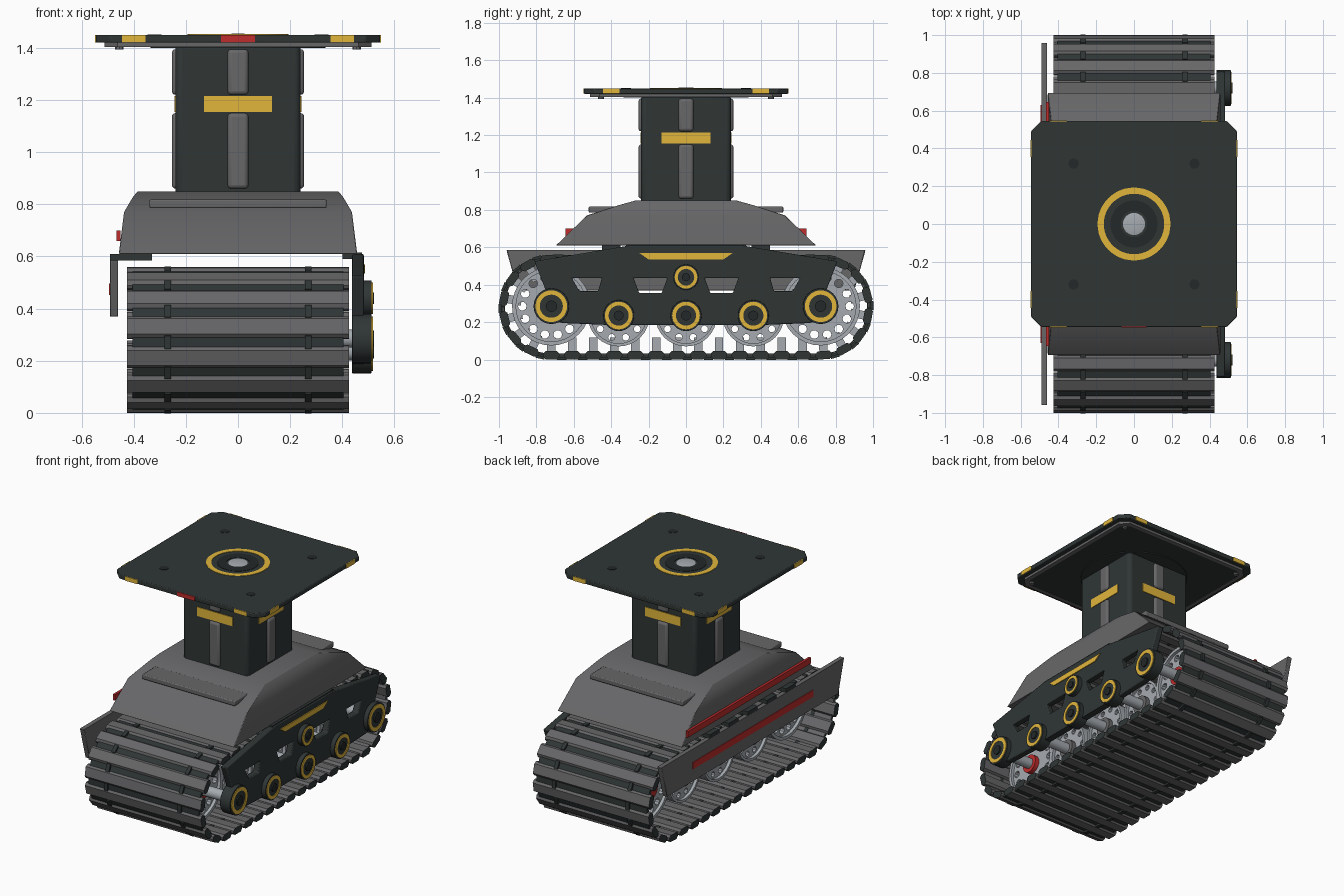
import bpy, bmesh, math
from mathutils import Matrix, Vector

if "Cube" in bpy.data.objects:
    bpy.data.objects.remove(bpy.data.objects["Cube"])


def mat(name, r, g, b):
    m = bpy.data.materials.new(name)
    m.diffuse_color = (r, g, b, 1)
    m.use_nodes = True
    m.node_tree.nodes["Principled BSDF"].inputs["Base Color"].default_value = m.diffuse_color
    return m


DARK = mat("dark green", 0.029, 0.037, 0.036)
BLACK = mat("near black", 0.017, 0.021, 0.021)
GREY = mat("hull grey", 0.135, 0.135, 0.14)
LIGHT = mat("wheel steel", 0.38, 0.41, 0.44)
YELLOW = mat("yellow", 0.76, 0.47, 0.045)
RED = mat("red", 0.52, 0.025, 0.025)


def finish(ob, *mats, bevel=0, segs=2):
    for m in mats:
        ob.data.materials.append(m)
    bpy.ops.object.select_all(action='DESELECT')
    ob.select_set(True)
    bpy.context.view_layer.objects.active = ob
    if bevel:
        b = ob.modifiers.new("bevel", 'BEVEL')
        b.width, b.segments, b.limit_method = bevel, segs, 'ANGLE'
    bpy.ops.object.shade_smooth_by_angle(angle=math.radians(35))
    return ob


def from_bm(name, bm, *mats, **kw):
    bmesh.ops.recalc_face_normals(bm, faces=bm.faces)
    me = bpy.data.meshes.new(name)
    bm.to_mesh(me)
    bm.free()
    ob = bpy.data.objects.new(name, me)
    bpy.context.collection.objects.link(ob)
    return finish(ob, *mats, **kw)


def box(name, m, lo, hi, **kw):
    lo, hi = Vector(lo), Vector(hi)
    bm = bmesh.new()
    bmesh.ops.create_cube(bm, size=1, matrix=Matrix.Translation((lo + hi) / 2)
                          @ Matrix.Diagonal((*(hi - lo), 1)))
    return from_bm(name, bm, m, **kw)


def flat(z):
    return Matrix.Translation((0, 0, z))


def side(x):
    # profile (a, b) becomes (y, z), thickness runs along x
    return Matrix(((0, 0, 1, x), (1, 0, 0, 0), (0, 1, 0, 0), (0, 0, 0, 1)))


def sheet(name, m, loops, depth, matrix, **kw):
    # outline with holes, filled and given thickness
    cu = bpy.data.curves.new(name, 'CURVE')
    cu.dimensions, cu.fill_mode, cu.extrude = '2D', 'BOTH', depth / 2
    for pts in loops:
        s = cu.splines.new('POLY')
        s.points.add(len(pts) - 1)
        for p, (a, b) in zip(s.points, pts):
            p.co = (a, b, 0, 1)
        s.use_cyclic_u = True
    ob = bpy.data.objects.new(name, cu)
    bpy.context.collection.objects.link(ob)
    bpy.ops.object.select_all(action='DESELECT')
    ob.select_set(True)
    bpy.context.view_layer.objects.active = ob
    bpy.ops.object.convert(target='MESH')
    ob = bpy.context.view_layer.objects.active
    bm = bmesh.new()
    bm.from_mesh(ob.data)
    bmesh.ops.remove_doubles(bm, verts=bm.verts, dist=1e-5)
    bmesh.ops.recalc_face_normals(bm, faces=bm.faces)
    bm.to_mesh(ob.data)
    bm.free()
    ob.data.materials.clear()
    ob.matrix_world = matrix
    return finish(ob, m, **kw)


def circle(a, b, r, n=32):
    return [(a + r * math.cos(2 * math.pi * i / n), b + r * math.sin(2 * math.pi * i / n))
            for i in range(n)]


def mirror(half):
    return half + [(-a, b) for a, b in reversed(half)]


# Track: pads and connecting bars around a stadium path
CY, CZ, R, N = 0.72, 0.28, 0.255, 40
ARC = math.pi * R
TOTAL = 4 * CY + 2 * ARC


def frame(s):
    s %= TOTAL
    if s < 2 * CY:
        y, z, a = -CY + s, CZ - R, 0
    elif s < 2 * CY + ARC:
        a = (s - 2 * CY) / R
        y, z = CY + R * math.sin(a), CZ - R * math.cos(a)
    elif s < 4 * CY + ARC:
        y, z, a = CY - (s - 2 * CY - ARC), CZ + R, math.pi
    else:
        a = math.pi + (s - 4 * CY - ARC) / R
        y, z = -CY + R * math.sin(a), CZ - R * math.cos(a)
    return Matrix.Translation((0, y, z)) @ Matrix.Rotation(a, 4, 'X')


def brick(bm, f, at, size):
    bmesh.ops.create_cube(bm, size=1, matrix=f @ Matrix.Translation(at) @ Matrix.Diagonal((*size, 1)))


pads, bars, liners, teeth = (bmesh.new() for _ in range(4))
OCT = [(-0.044, -0.008), (-0.03, -0.024), (0.03, -0.024), (0.044, -0.008),
       (0.044, 0.006), (0.03, 0.02), (-0.03, 0.02), (-0.044, 0.006)]
for i in range(N):
    f = frame(i * TOTAL / N)
    ends = [[pads.verts.new(f @ Vector((x, a, b))) for a, b in OCT] for x in (-0.425, 0.425)]
    for e in ends:
        pads.faces.new(e).material_index = 1
    for k in range(8):
        j = (k + 1) % 8
        pads.faces.new((ends[0][k], ends[0][j], ends[1][j], ends[1][k]))
    brick(teeth, f, (0, 0, 0.055), (0.04, 0.045, 0.075))
    f = frame((i + 0.5) * TOTAL / N)
    brick(bars, f, (0, 0, -0.008), (0.81, 0.046, 0.012))
    brick(liners, f, (0, 0, 0.002), (0.81, 0.046, 0.006))
    for x in (-0.27, 0.27):
        brick(bars, f, (x, 0, -0.01), (0.025, 0.05, 0.034))
from_bm("track_pads", pads, GREY, DARK)
from_bm("track_bars", bars, DARK)
from_bm("track_liners", liners, GREY)
from_bm("track_guide_teeth", teeth, LIGHT)

# Wheels with drilled rims, set inboard on axles, red caps on the end wheels
WHEELS = [(-0.72, 0.285, 0.21), (-0.36, 0.235, 0.165), (0, 0.235, 0.165),
          (0.36, 0.235, 0.165), (0.72, 0.285, 0.21)]
for y, z, r in WHEELS:
    big = r > 0.2
    count = 14 if big else 10
    holes = [circle(y + 0.74 * r * math.cos(t), z + 0.74 * r * math.sin(t), 0.11 * r, 10)
             for t in (2 * math.pi * k / count for k in range(count))]
    for s in (-1, 1):
        x = s * 0.2
        sheet("wheel_disc", LIGHT, [circle(y, z, r)] + holes, 0.05, side(x))
        sheet("wheel_rim", LIGHT, [circle(y, z, r), circle(y, z, r * 0.9)], 0.09, side(x))
        sheet("wheel_cap", RED if big else GREY, [circle(y, z, 0.06)], 0.11, side(x))
    sheet("axle", LIGHT, [circle(y, z, 0.035, 16)], 0.68, side(0.11))

# Right armour plate with windows, hubs and yellow trim
outline = mirror([(-0.30, 0.61), (-0.81, 0.525), (-0.75, 0.37), (-0.80, 0.29), (-0.75, 0.22),
                  (-0.66, 0.195), (-0.42, 0.185), (-0.1, 0.185)])
windows = []
for s in (-1, 1):
    windows.append([(s * a, b) for a, b in ((0.28, 0.435), (0.10, 0.435), (0.13, 0.355), (0.25, 0.355))])
    windows.append([(s * a, b) for a, b in ((0.61, 0.435), (0.45, 0.435), (0.47, 0.365), (0.57, 0.365))])
sheet("side_armour", DARK, [outline] + windows, 0.045, side(0.46), bevel=0.006)
box("armour_bracket", DARK, (0.40, -0.32, 0.59), (0.475, 0.32, 0.615))
sheet("armour_stripe", YELLOW, [mirror([(-0.25, 0.57), (-0.2, 0.535)])], 0.008, side(0.484))
for y, z, r in [(w[0], w[1], 0.095 if w[2] > 0.2 else 0.083) for w in WHEELS] + [(0, 0.44, 0.068)]:
    sheet("hub", DARK, [circle(y, z, r)], 0.075, side(0.475), bevel=0.01)
    sheet("hub_ring", YELLOW, [circle(y, z, r * 0.89), circle(y, z, r * 0.65)], 0.008, side(0.513))
    sheet("hub_cap", BLACK, [circle(y, z, r * 0.32, 16)], 0.02, side(0.512))

# Left skirt with its brackets and red trim
sheet("left_skirt", GREY, [mirror([(-0.96, 0.585), (-0.90, 0.37)])], 0.03, side(-0.475), bevel=0.004)
for y in (-0.4, -0.2, 0, 0.2, 0.4):
    box("skirt_bracket", DARK, (-0.49, y - 0.05, 0.585), (-0.33, y + 0.05, 0.61))
box("skirt_stripe", RED, (-0.494, -0.63, 0.452), (-0.489, 0.63, 0.497))
box("red_rail", RED, (-0.466, -0.645, 0.66), (-0.450, 0.645, 0.70))

# Hull lofted from rectangles
bm = bmesh.new()
rings = [[bm.verts.new((sx * x, sy * y, z)) for sx, sy in ((-1, -1), (1, -1), (1, 1), (-1, 1))]
         for z, x, y in ((0.61, 0.457, 0.695), (0.77, 0.437, 0.53), (0.825, 0.405, 0.36), (0.85, 0.385, 0.27))]
bm.faces.new(rings[0])
bm.faces.new(rings[-1])
for lo, hi in zip(rings, rings[1:]):
    for k in range(4):
        bm.faces.new((lo[k], lo[(k + 1) % 4], hi[(k + 1) % 4], hi[k]))
from_bm("hull", bm, GREY, bevel=0.003)
for s in (-1, 1):
    y0, y1 = sorted((s * 0.52, s * 0.38))
    box("hull_hatch", GREY, (-0.34, y0, 0.785), (0.34, y1, 0.818), bevel=0.006)

# Pillar with ribs and yellow bars on all four sides
box("pillar", DARK, (-0.24, -0.24, 0.80), (0.24, 0.24, 1.42), bevel=0.025, segs=3)
for k in range(4):
    turn = Matrix.Rotation(k * math.pi / 2, 4, 'Z')
    for z0, z1 in ((0.86, 1.15), (1.22, 1.395)):
        box("pillar_rib", GREY, (-0.04, -0.254, z0), (0.04, -0.22, z1),
            bevel=0.015, segs=3).matrix_world = turn
    box("pillar_bar", YELLOW, (-0.13, -0.244, 1.155), (0.13, -0.23, 1.215)).matrix_world = turn
    # plate edge marks
    for x in (-0.4, 0.4):
        box("edge_mark", YELLOW, (x - 0.045, -0.548, 1.421), (x + 0.045, -0.53, 1.449)).matrix_world = turn
box("front_mark", RED, (-0.065, -0.548, 1.421), (0.065, -0.53, 1.449))


# Top plate, underside plate and flange
def octagon(h, c):
    return [(-h + c, -h), (h - c, -h), (h, -h + c), (h, h - c),
            (h - c, h), (-h + c, h), (-h, h - c), (-h, -h + c)]


sheet("top_plate", DARK, [octagon(0.545, 0.055)], 0.03, flat(1.435), bevel=0.005)
sheet("under_plate", DARK, [octagon(0.51, 0.05)], 0.014, flat(1.413))
sheet("under_rim", GREY, [octagon(0.512, 0.05), octagon(0.485, 0.045)], 0.016, flat(1.412))
sheet("pillar_flange", DARK, [circle(0, 0, 0.335, 48)], 0.01, flat(1.405))
for x in (-1, 1):
    for y in (-1, 1):
        sheet("under_bolt", GREY, [circle(x * 0.455, y * 0.455, 0.016, 8)], 0.02, flat(1.403))
        sheet("top_bolt", BLACK, [circle(x * 0.32, y * 0.32, 0.027, 16)], 0.004, flat(1.45))

# Ring and dome on the top plate
sheet("top_ring", YELLOW, [circle(0, 0, 0.193, 48), circle(0, 0, 0.16, 48)], 0.005, flat(1.45))
sheet("top_disc", BLACK, [circle(0, 0, 0.125, 40), circle(0, 0, 0.07, 40)], 0.004, flat(1.45))
bm = bmesh.new()
bmesh.ops.create_uvsphere(bm, u_segments=32, v_segments=16, radius=1,
                          matrix=flat(1.442) @ Matrix.Diagonal((0.075, 0.075, 0.013, 1)))
from_bm("top_dome", bm, LIGHT)
